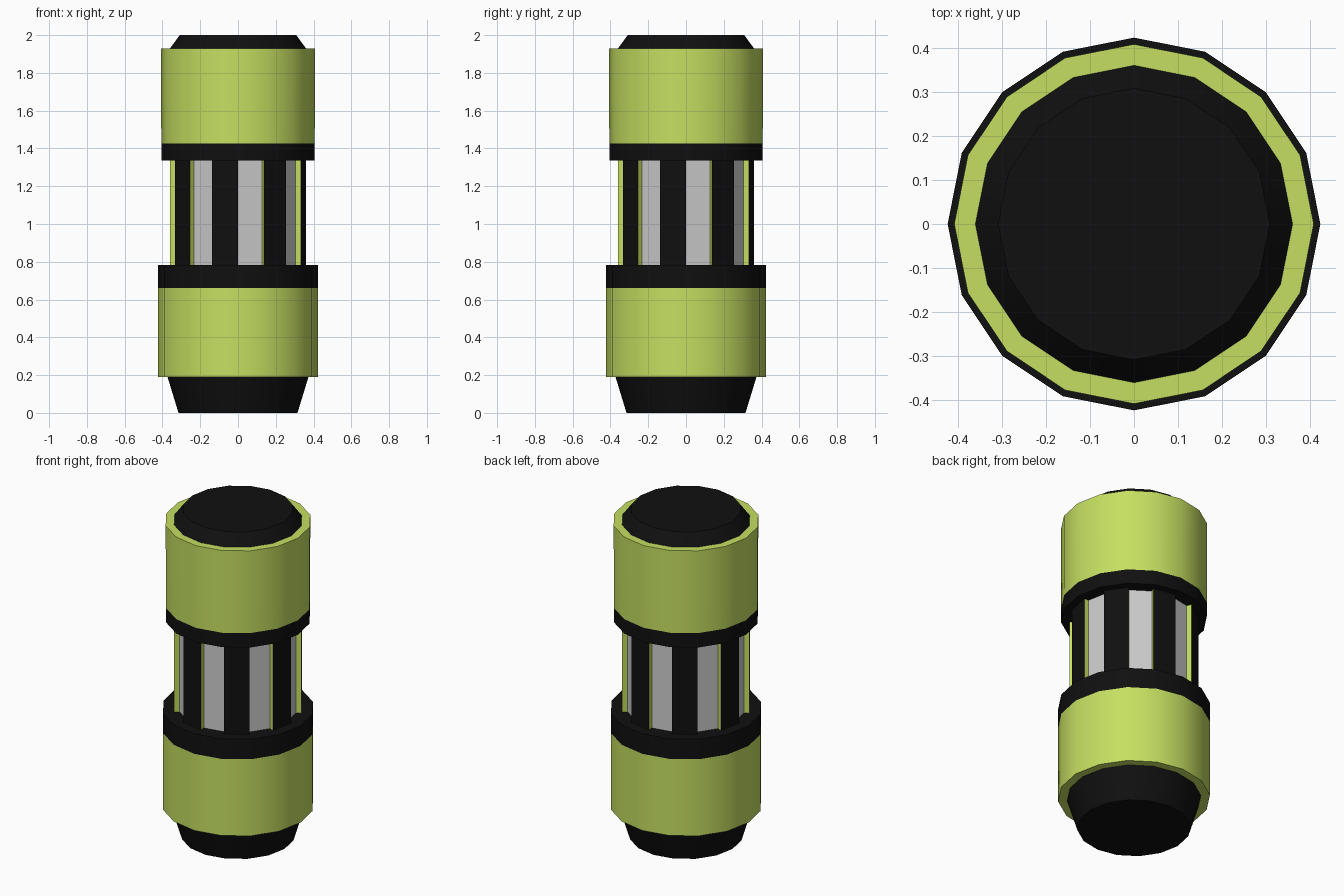
import bpy
import bmesh
from math import cos, sin, tau, radians

if "Cube" in bpy.data.objects:
    bpy.data.objects.remove(bpy.data.objects["Cube"])

SIDES = 16


def material(name, rgb):
    mat = bpy.data.materials.new(name)
    mat.diffuse_color = (*rgb, 1)
    mat.use_nodes = True
    mat.node_tree.nodes["Principled BSDF"].inputs["Base Color"].default_value = mat.diffuse_color
    return mat


black = material("black", (0.005, 0.005, 0.005))
green = material("lime", (0.56, 0.74, 0.12))


def ring_point(r, k, z):
    a = tau * k / SIDES
    return (r * cos(a), r * sin(a), z)


def finish(bm, name, mat):
    mesh = bpy.data.meshes.new(name)
    bm.to_mesh(mesh)
    bm.free()
    if mat:
        mesh.materials.append(mat)
    obj = bpy.data.objects.new(name, mesh)
    bpy.context.collection.objects.link(obj)
    bpy.ops.object.select_all(action='DESELECT')
    obj.select_set(True)
    bpy.context.view_layer.objects.active = obj
    bpy.ops.object.shade_smooth_by_angle(angle=radians(30))
    return obj


def lathe(name, profile, mat):
    """Spin (radius, z) points, listed bottom to top along the outside; radius 0 closes the end."""
    bm = bmesh.new()
    rings = [[bm.verts.new(ring_point(r, k, z)) for k in range(SIDES)]
             for r, z in profile if r > 0]
    for low, high in zip(rings, rings[1:]):
        for k in range(SIDES):
            n = (k + 1) % SIDES
            bm.faces.new((low[k], low[n], high[n], high[k]))
    if profile[0][0] == 0:
        bm.faces.new(rings[0][::-1])
    if profile[-1][0] == 0:
        bm.faces.new(rings[-1])
    return finish(bm, name, mat)


def panels(name, spans, mat):
    """Upright quads of the grip, each between two (radius, step) plan points."""
    bm = bmesh.new()
    for (r0, k0), (r1, k1) in spans:
        bm.faces.new([bm.verts.new(ring_point(r, k, z)) for r, k, z in
                      ((r0, k0, Z0), (r1, k1, Z0), (r1, k1, Z1), (r0, k0, Z1))])
    bmesh.ops.remove_doubles(bm, verts=bm.verts, dist=0.0001)
    return finish(bm, name, mat)


Z0, Z1 = 0.783, 1.337      # grip bottom and top
R_OUT, R_IN = 0.36, 0.33   # bar face and slot floor

# Lower half: tapered foot, sleeve, collar
lathe("foot", [(0, 0), (0.315, 0), (0.373, 0.19)], black)
lathe("lower_sleeve", [(0.373, 0.19), (0.423, 0.19), (0.423, 0.66)], green)
lathe("lower_collar", [(0.423, 0.66), (0.423, Z0), (R_IN, Z0)], black)

# Upper half: collar, sleeve, chamfered cap
lathe("upper_collar", [(R_IN, Z1), (0.406, Z1), (0.406, 1.425)], black)
lathe("upper_sleeve", [(0.406, 1.425), (0.408, 1.93), (0.36, 1.93)], green)
lathe("top_cap", [(0.36, 1.93), (0.308, 2.0), (0, 2.0)], black)

# Slotted grip: black bars alternate with grey slot floors, with green slot walls
slots = range(0, SIDES, 2)
panels("grip_bars", [((R_OUT, k + 1), (R_OUT, k + 2)) for k in slots], black)
panels("slot_floors", [((R_IN, k), (R_IN, k + 1)) for k in slots], None)
panels("slot_walls",
       [((R_OUT, k), (R_IN, k)) for k in slots] +
       [((R_IN, k + 1), (R_OUT, k + 1)) for k in slots], green)
